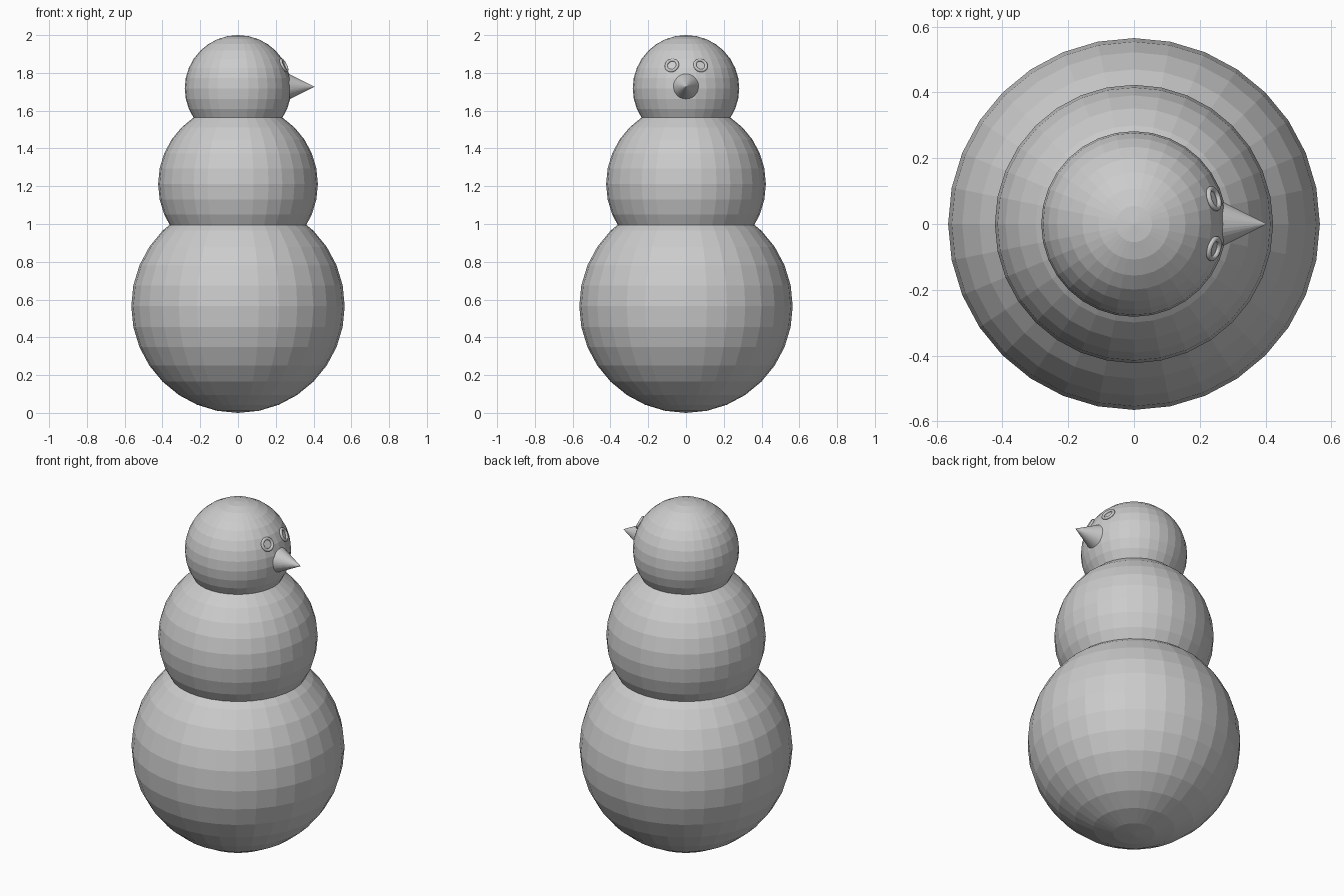
import bpy
from mathutils import Vector

if "Cube" in bpy.data.objects:
    bpy.data.objects.remove(bpy.data.objects["Cube"])

# One matte grey for the whole figure
grey = bpy.data.materials.new("snow grey")
grey.diffuse_color = (0.6, 0.6, 0.6, 1)
grey.use_nodes = True
grey.node_tree.nodes["Principled BSDF"].inputs["Base Color"].default_value = grey.diffuse_color


def finish(name):
    obj = bpy.context.object
    obj.name = name
    obj.data.materials.append(grey)
    return obj


def ball(name, radius, z):
    bpy.ops.mesh.primitive_uv_sphere_add(
        segments=32, ring_count=16, radius=radius, location=(0, 0, z))
    return finish(name)


# Three stacked snowballs
HEAD_R, HEAD_Z = 0.282, 1.718
ball("lower_body", 0.565, 0.565)
ball("upper_body", 0.423, 1.212)
ball("head", HEAD_R, HEAD_Z)

# Cone nose pointing along +x
bpy.ops.mesh.primitive_cone_add(
    vertices=32, radius1=0.0705, depth=0.141,
    location=(0.3345, 0, 1.727), rotation=(0, 1.5708, 0))
finish("nose")

# Ring eyes lying on the head surface
for side, y in (("left", 0.077), ("right", -0.075)):
    dz = 0.122
    x = (HEAD_R ** 2 - y ** 2 - dz ** 2) ** 0.5
    out = Vector((x, y, dz))
    bpy.ops.mesh.primitive_torus_add(
        major_segments=48, minor_segments=12,
        major_radius=0.031, minor_radius=0.008,
        location=Vector((0, 0, HEAD_Z)) + out,
        rotation=out.to_track_quat('Z', 'Y').to_euler())
    finish(side + "_eye")
